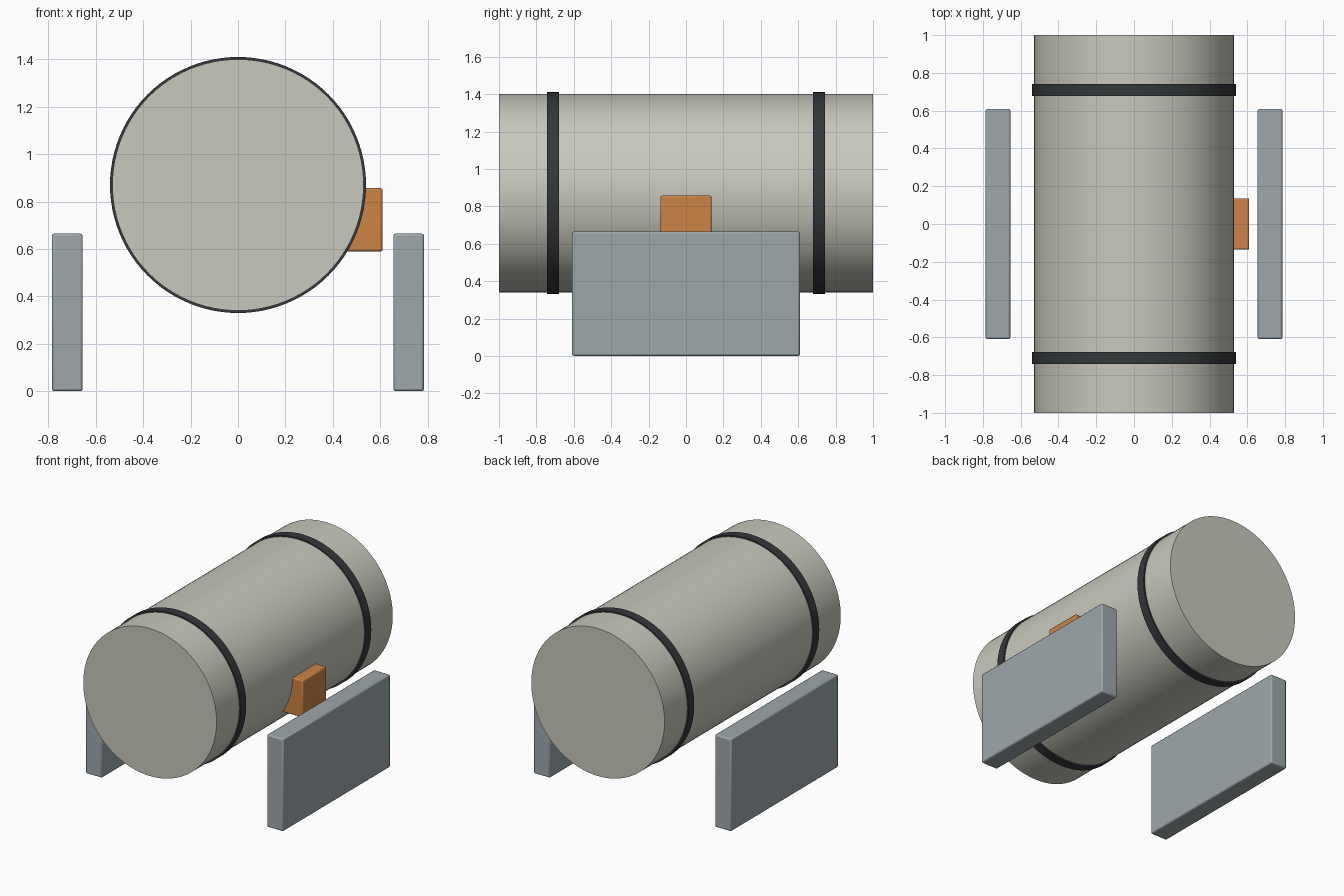
import bpy, bmesh, math

if "Cube" in bpy.data.objects:
    bpy.data.objects.remove(bpy.data.objects["Cube"])

AXIS_Z = 0.87
SEG = 96


def material(name, rgb):
    m = bpy.data.materials.new(name)
    m.diffuse_color = (*rgb, 1)
    m.use_nodes = True
    m.node_tree.nodes["Principled BSDF"].inputs["Base Color"].default_value = m.diffuse_color
    return m


def finish(name, bm, mat):
    bmesh.ops.recalc_face_normals(bm, faces=bm.faces)
    me = bpy.data.meshes.new(name)
    bm.to_mesh(me)
    bm.free()
    ob = bpy.data.objects.new(name, me)
    bpy.context.collection.objects.link(ob)
    me.materials.append(mat)
    bpy.ops.object.select_all(action='DESELECT')
    ob.select_set(True)
    bpy.context.view_layer.objects.active = ob
    bpy.ops.object.shade_smooth_by_angle(angle=math.radians(30))
    return ob


def box(name, lo, hi, mat, bevel=0.01):
    bm = bmesh.new()
    bmesh.ops.create_cube(bm, size=1)
    for v in bm.verts:
        v.co = [(a + b) / 2 + c * (b - a) for a, b, c in zip(lo, hi, v.co)]
    ob = finish(name, bm, mat)
    mod = ob.modifiers.new("bevel", 'BEVEL')
    mod.width = bevel
    mod.segments = 2
    return ob


def lathe(name, profile, mat, closed):
    # revolve (radius, y) points around the tank axis
    bm = bmesh.new()
    rings = [[bm.verts.new((r * math.cos(t), y, AXIS_Z + r * math.sin(t)))
              for t in (2 * math.pi * i / SEG for i in range(SEG))] for r, y in profile]
    pairs = list(zip(rings, rings[1:]))
    if closed:
        pairs.append((rings[-1], rings[0]))
    else:
        bm.faces.new(rings[0])
        bm.faces.new(rings[-1])
    for a, b in pairs:
        for i in range(SEG):
            j = (i + 1) % SEG
            bm.faces.new((a[i], a[j], b[j], b[i]))
    return finish(name, bm, mat)


cream = material("tank_paint", (0.58, 0.58, 0.51))
dark = material("band_rubber", (0.035, 0.04, 0.043))
steel = material("plate_steel", (0.34, 0.39, 0.41))
orange = material("block_orange", (0.60, 0.23, 0.06))

# Horizontal tank
lathe("tank", [(0.53, -1), (0.53, 1)], cream, False)

# Straps and side plates, mirrored
for s, end, side in ((-1, "front", "left"), (1, "back", "right")):
    y = s * 0.71
    lathe(end + "_band", [(0.525, y - 0.032), (0.54, y - 0.032),
                          (0.54, y + 0.032), (0.525, y + 0.032)], dark, True)
    x = s * 0.72
    box(side + "_plate", (x - 0.065, -0.61, 0), (x + 0.065, 0.61, 0.665), steel)

# Block set into the right side of the tank
box("side_block", (0.43, -0.136, 0.59), (0.61, 0.136, 0.857), orange, 0.008)
